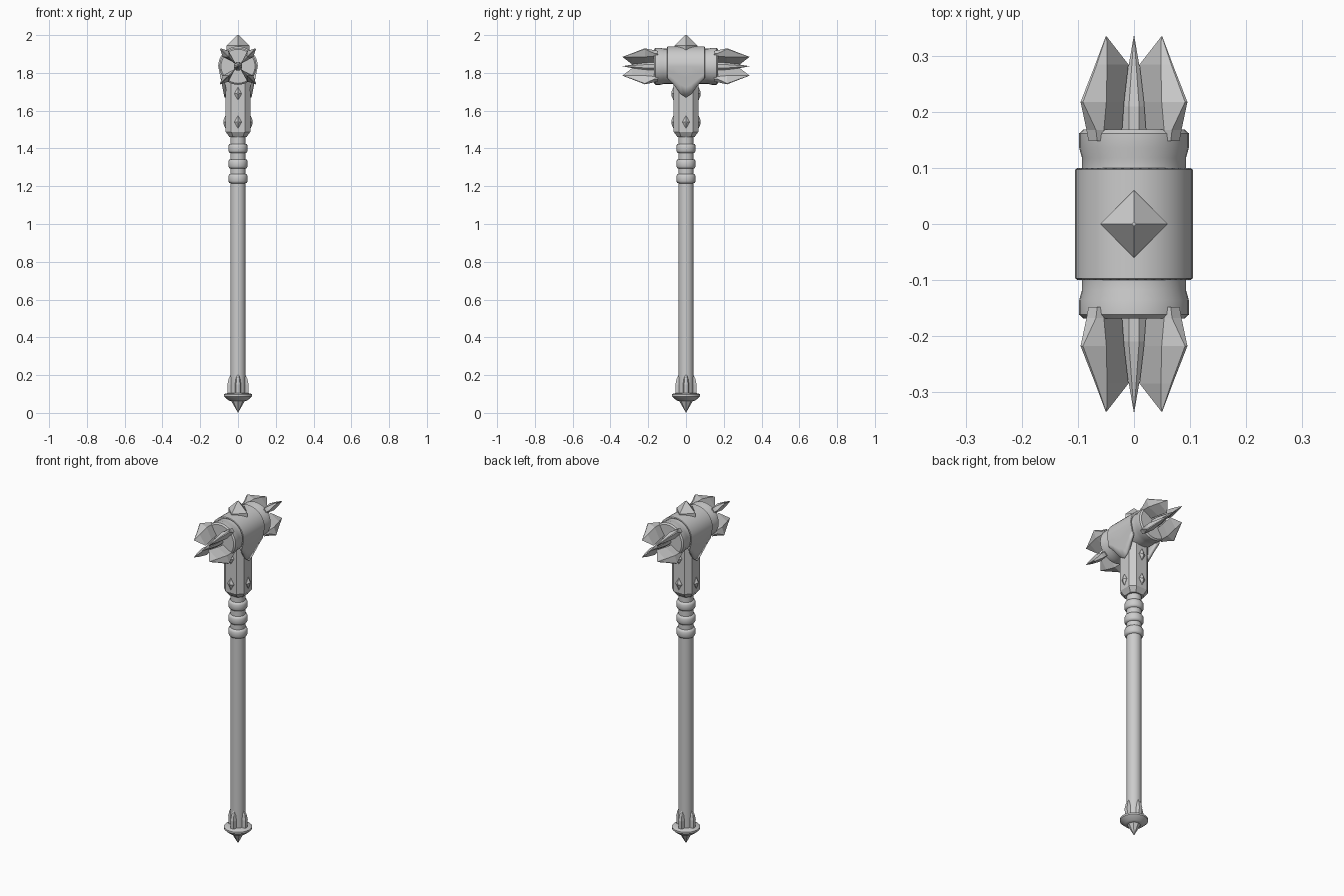
import bpy, bmesh
from math import pi, sin, cos, radians
from mathutils import Vector, Matrix

if "Cube" in bpy.data.objects:
    bpy.data.objects.remove(bpy.data.objects["Cube"])

AXIS = 1.835  # height of the hammer head's axis


def finish(name, bm, smooth=None, recalc=True):
    bmesh.ops.remove_doubles(bm, verts=bm.verts, dist=1e-5)
    if recalc:
        bmesh.ops.recalc_face_normals(bm, faces=bm.faces)
    me = bpy.data.meshes.new(name)
    bm.to_mesh(me)
    bm.free()
    if smooth:
        me.shade_smooth()
        me.set_sharp_from_angle(angle=radians(smooth))
    ob = bpy.data.objects.new(name, me)
    bpy.context.collection.objects.link(ob)
    return ob


def loft(bm, rings):
    """Skin closed rings of equal length and cap both ends."""
    vs = [[bm.verts.new(p) for p in ring] for ring in rings]
    n = len(vs[0])
    for a, b in zip(vs, vs[1:]):
        for i in range(n):
            bm.faces.new((a[i], a[(i + 1) % n], b[(i + 1) % n], b[i]))
    bm.faces.new(vs[0])
    bm.faces.new(vs[-1])


def lathe(name, profile, seg, smooth=None, turn=0.0, matrix=None):
    bm = bmesh.new()
    loft(bm, [[(max(r, 1e-6) * cos(turn + 2 * pi * i / seg),
                max(r, 1e-6) * sin(turn + 2 * pi * i / seg), z)
               for i in range(seg)] for r, z in profile])
    if matrix:
        bm.transform(matrix)
    return finish(name, bm, smooth)


# Shaft and its grip rings
lathe("shaft", [(.04, .08), (.04, 1.48)], 16, 40)
for k, z in enumerate((1.24, 1.318, 1.40)):
    lathe(f"shaft_ring_{k + 1}",
          [(.038, z - .025), (.046, z - .023), (.051, z - .013),
           (.051, z + .013), (.046, z + .023), (.038, z + .025)], 20, 50)

# Pommel collar with pointed tip
lathe("pommel_collar", [(.036, .062), (.05, .066), (.075, .088), (.075, .098),
                        (.066, .103), (.038, .106)], 20, 30)
lathe("pommel_tip", [(0, 0), (.036, .063), (.036, .08)], 8)

# Prongs clasping the bottom of the shaft
for k in range(4):
    bm = bmesh.new()
    loft(bm, [[(.034, -w, z), (r, -w * .6, z), (r, w * .6, z), (.034, w, z)]
              for z, r, w in ((.095, .054, .017), (.15, .056, .017),
                              (.18, .05, .013), (.203, .038, .005))])
    bm.transform(Matrix.Rotation(k * pi / 2, 4, 'Z'))
    finish(f"pommel_prong_{k + 1}", bm)

# Chamfered square socket between shaft and head
bm = bmesh.new()
loft(bm, [[(s * p[0], s * p[1], z) for p in
           ((.065, -.036), (.065, .036), (.036, .065), (-.036, .065),
            (-.065, .036), (-.065, -.036), (-.036, -.065), (.036, -.065))]
          for s, z in ((.7, 1.46), (1, 1.488), (1, 1.8))])
finish("head_socket", bm)

# Diamond studs on the socket faces
for k in range(4):
    for z in ((1.54, 1.69) if k % 2 else (1.54,)):
        bm = bmesh.new()
        loft(bm, [[(x, 0, s * .034), (x, s * .02, 0), (x, 0, -s * .034), (x, -s * .02, 0)]
                  for x, s in ((.06, 1), (.067, 1), (.078, .25))])
        bm.transform(Matrix.Translation((0, 0, z)) @ Matrix.Rotation(k * pi / 2, 4, 'Z'))
        finish(f"socket_stud_{k + 1}", bm)

# Barrel of the head with a groove near each end
half = [(.093, .10), (.093, .118), (.098, .136), (.098, .162), (.09, .169)]
lathe("head_barrel", [(r, -y) for r, y in reversed(half)] + half, 32, 30,
      matrix=Matrix.Translation((0, 0, AXIS)) @ Matrix.Rotation(pi / 2, 4, 'X'))

# Saddle plate draped over the barrel, ending in a point on each side
columns = [(-.1, 1.775), (-.097, 1.772), (-.065, 1.737), (-.028, 1.688), (0, 1.67),
           (.028, 1.688), (.065, 1.737), (.097, 1.772), (.1, 1.775)]
bm = bmesh.new()
grid = []
for y, zb in columns:
    R = .101 if abs(y) > .099 else .105
    side = []
    for t in (0, .33, .66):
        z = zb + (AXIS - zb) * t
        side.append((R - .033 * ((AXIS - z) / .165), z))
    pts = [(-x, z) for x, z in side]
    pts += [(-R * cos(pi * i / 20), AXIS + R * sin(pi * i / 20)) for i in range(21)]
    pts += list(reversed(side))
    grid.append([bm.verts.new((x, y, z)) for x, z in pts])
for a, b in zip(grid, grid[1:]):
    for i in range(len(a) - 1):
        bm.faces.new((a[i], a[i + 1], b[i + 1], b[i]))
saddle = finish("saddle_plate", bm, 35, recalc=False)
solid = saddle.modifiers.new("thickness", 'SOLIDIFY')
solid.thickness = .018
solid.offset = -1

# Four-sided point on top of the head
lathe("top_point", [(.06, 1.92), (.06, 1.945), (.007, 1.997), (.004, 2.0)], 4)

# Centre spike and four radial fins on each striking end
fin = [  # y, inner radius, ridge radius, ridge half width, outer radius, edge half width
    (.148, .088, .095, .012, .104, .011),
    (.168, .03, .092, .016, .108, .012),
    (.218, .025, .092, .022, .132, .003),
    (.285, .014, .08, .012, .096, .002),
    (.335, .069, .07, .001, .071, .0005)]
for end, label in ((-1, "front"), (1, "back")):
    lathe(f"{label}_spike", [(.024, .16), (.024, .21), (.0005, .336)], 8, turn=pi / 8,
          matrix=Matrix.Translation((0, 0, AXIS)) @ Matrix.Rotation(-end * pi / 2, 4, 'X'))
    for k in range(4):
        a = pi / 4 + k * pi / 2
        out, side = Vector((cos(a), 0, sin(a))), Vector((-sin(a), 0, cos(a)))
        bm = bmesh.new()
        loft(bm, [[Vector((0, end * y, AXIS)) + out * r + side * w for r, w in
                   ((ri, 0), (rm, t), (ro, e), (ro, -e), (rm, -t))]
                  for y, ri, rm, t, ro, e in fin])
        finish(f"{label}_fin_{k + 1}", bm)
